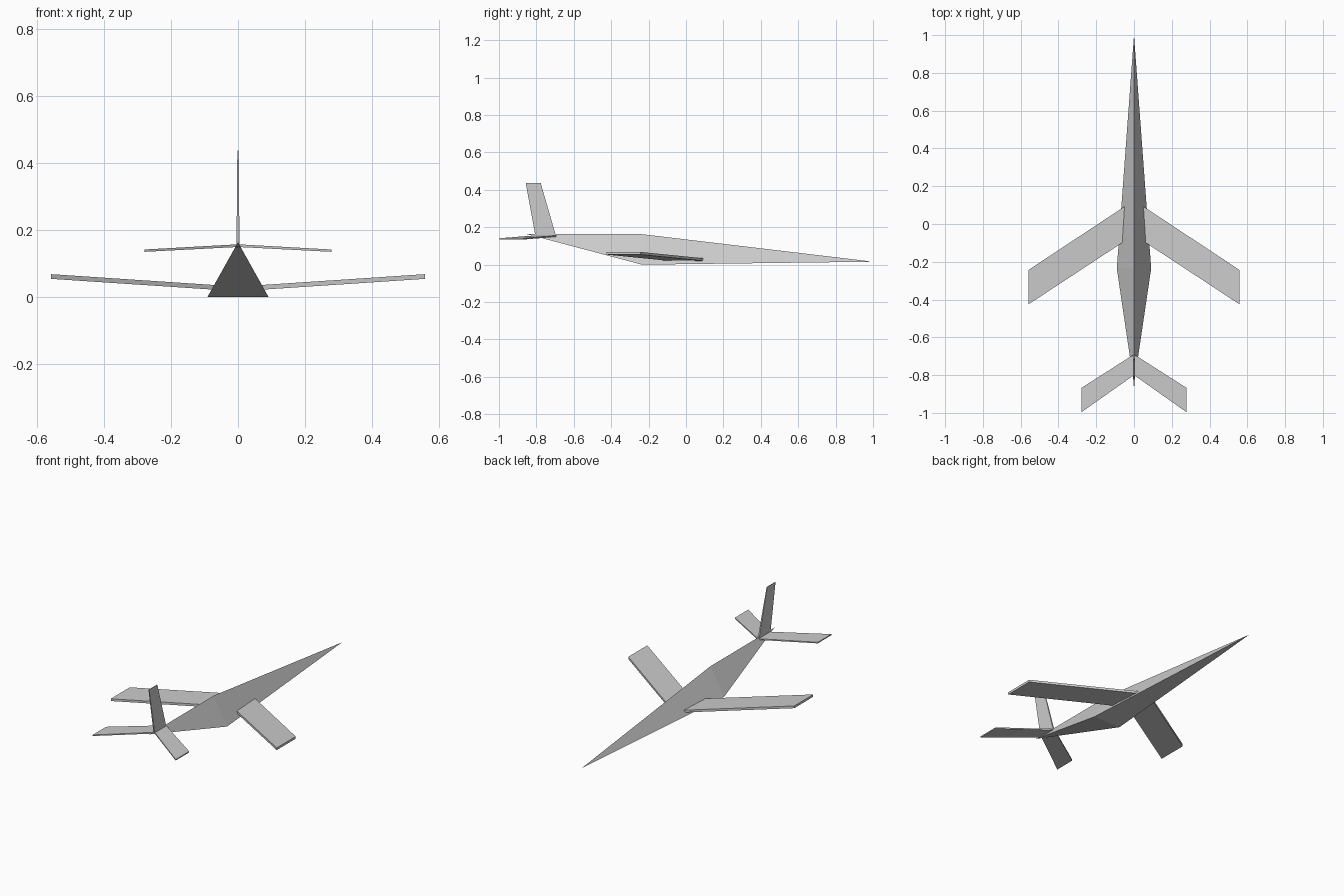
import bpy
from mathutils import Vector

if "Cube" in bpy.data.objects:
    bpy.data.objects.remove(bpy.data.objects["Cube"])

grey = bpy.data.materials.new("plain grey")
grey.diffuse_color = (0.6, 0.6, 0.6, 1)
grey.use_nodes = True
grey.node_tree.nodes["Principled BSDF"].inputs["Base Color"].default_value = grey.diffuse_color


def make_mesh(name, verts, faces):
    mesh = bpy.data.meshes.new(name)
    mesh.from_pydata(verts, [], faces)
    mesh.materials.append(grey)
    obj = bpy.data.objects.new(name, mesh)
    bpy.context.collection.objects.link(obj)
    return obj


def make_panel(name, outline, root_thick, tip_thick, axis):
    """Flat panel from root front, tip front, tip rear, root rear points."""
    axis = Vector(axis)
    half = [root_thick / 2, tip_thick / 2, tip_thick / 2, root_thick / 2]
    low = [Vector(p) - axis * h for p, h in zip(outline, half)]
    high = [Vector(p) + axis * h for p, h in zip(outline, half)]
    sides = [(i, (i + 1) % 4, (i + 1) % 4 + 4, i + 4) for i in range(4)]
    obj = make_mesh(name, low + high, [(3, 2, 1, 0), (4, 5, 6, 7)] + sides)
    # Consistent outward normals whichever way the outline runs
    import bmesh
    bm = bmesh.new()
    bm.from_mesh(obj.data)
    bmesh.ops.recalc_face_normals(bm, faces=bm.faces)
    bm.to_mesh(obj.data)
    bm.free()
    return obj


# Fuselage: triangular middle section tapering to a point at each end
nose, tail = (0, 1.0, 0.016), (0, -0.85, 0.163)
section = [(-0.091, -0.235, 0), (0.091, -0.235, 0), (0, -0.235, 0.163)]
make_mesh("fuselage", [nose, tail] + section,
          [(0, 2, 3), (0, 3, 4), (0, 4, 2), (1, 3, 2), (1, 4, 3), (1, 2, 4)])

# Swept main wings and drooping tailplanes, one per side
for side, s in (("left", -1), ("right", 1)):
    make_panel(side + "_wing",
               [(s * 0.03, 0.106, 0.026), (s * 0.558, -0.243, 0.061),
                (s * 0.558, -0.425, 0.061), (s * 0.03, -0.078, 0.026)],
               0.014, 0.014, (0, 0, 1))
    make_panel(side + "_tailplane",
               [(0, -0.69, 0.153), (s * 0.279, -0.868, 0.138),
                (s * 0.279, -0.997, 0.138), (0, -0.8, 0.153)],
               0.008, 0.007, (0, 0, 1))

# Upright tail fin
make_panel("tail_fin",
           [(0, -0.695, 0.153), (0, -0.777, 0.437),
            (0, -0.857, 0.437), (0, -0.805, 0.153)],
           0.009, 0.004, (1, 0, 0))
